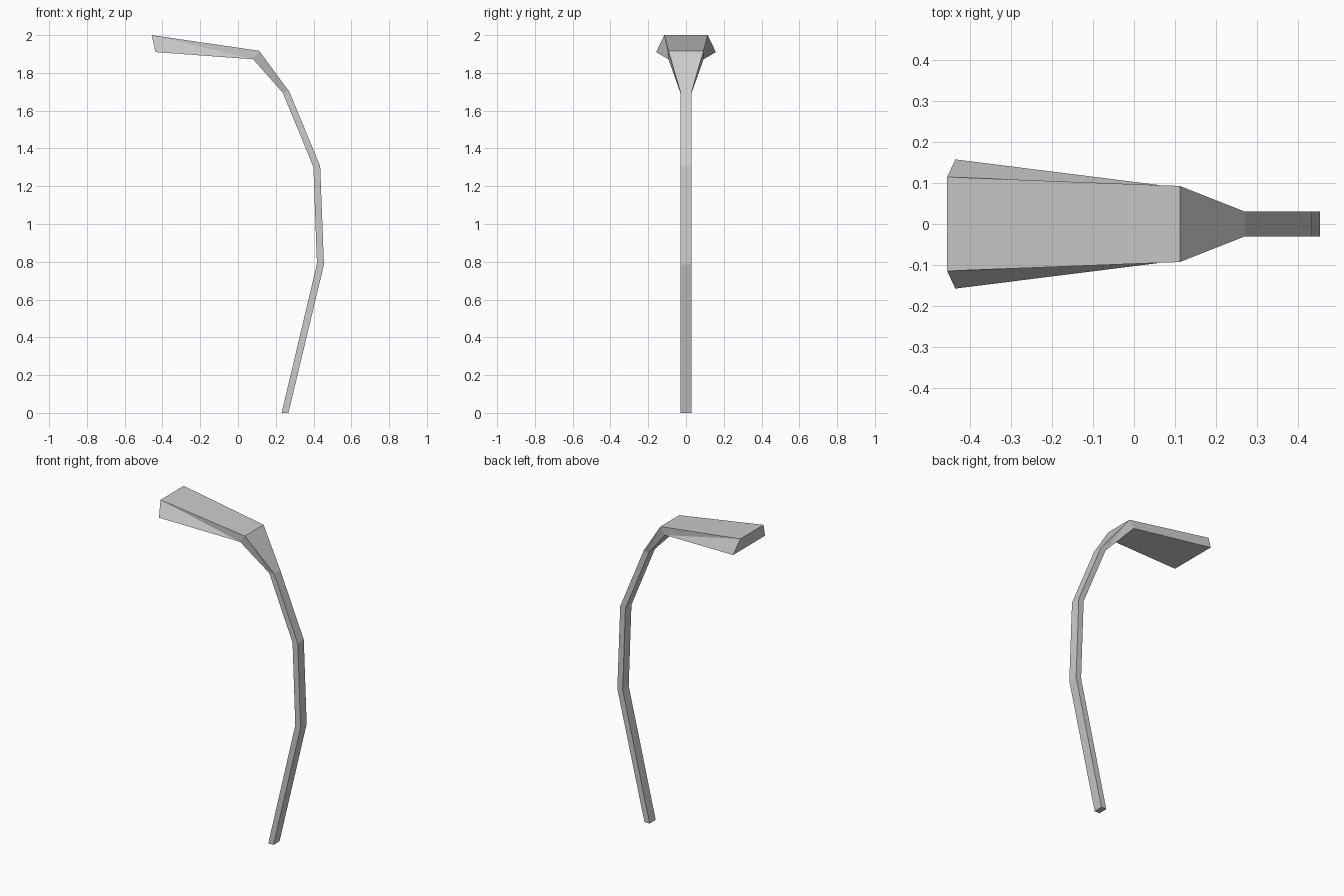
import bpy
import bmesh

cube = bpy.data.objects.get("Cube")
if cube:
    bpy.data.objects.remove(cube, do_unlink=True)

grey = bpy.data.materials.new("light_grey_metal")
grey.use_nodes = True
colour = (0.6, 0.6, 0.6, 1.0)
grey.diffuse_color = colour
grey.node_tree.nodes["Principled BSDF"].inputs["Base Color"].default_value = colour

# Cross-sections from foot to lamp tip:
# outer x, outer z, outer half width, inner x, inner z, inner half width
sections = [
    (0.267, 0.0, 0.03, 0.231, 0.0, 0.03),
    (0.455, 0.785, 0.03, 0.418, 0.79, 0.03),
    (0.435, 1.307, 0.03, 0.399, 1.303, 0.03),
    (0.272, 1.70, 0.03, 0.237, 1.695, 0.03),
    (0.112, 1.917, 0.093, 0.08, 1.872, 0.093),
    (-0.457, 2.0, 0.115, -0.437, 1.91, 0.158),
]

bm = bmesh.new()
rings = []
for ox, oz, ow, ix, iz, iw in sections:
    corners = [(ox, -ow, oz), (ox, ow, oz), (ix, iw, iz), (ix, -iw, iz)]
    rings.append([bm.verts.new(c) for c in corners])

# Curved pole and flared lamp head as one loft
for low, high in zip(rings, rings[1:]):
    bm.faces.new((low[0], low[1], high[1], high[0]))
    bm.faces.new((low[2], low[3], high[3], high[2]))
    # Twisted sides are split from inner start to outer end
    for o, i in ((0, 3), (1, 2)):
        bm.faces.new((low[o], high[o], low[i]))
        bm.faces.new((low[i], high[o], high[i]))

# Foot and lamp end caps
bm.faces.new(rings[0])
bm.faces.new(rings[-1])
bmesh.ops.recalc_face_normals(bm, faces=bm.faces)

mesh = bpy.data.meshes.new("street_lamp")
bm.to_mesh(mesh)
bm.free()
mesh.materials.append(grey)
lamp = bpy.data.objects.new("street_lamp", mesh)
bpy.context.collection.objects.link(lamp)
